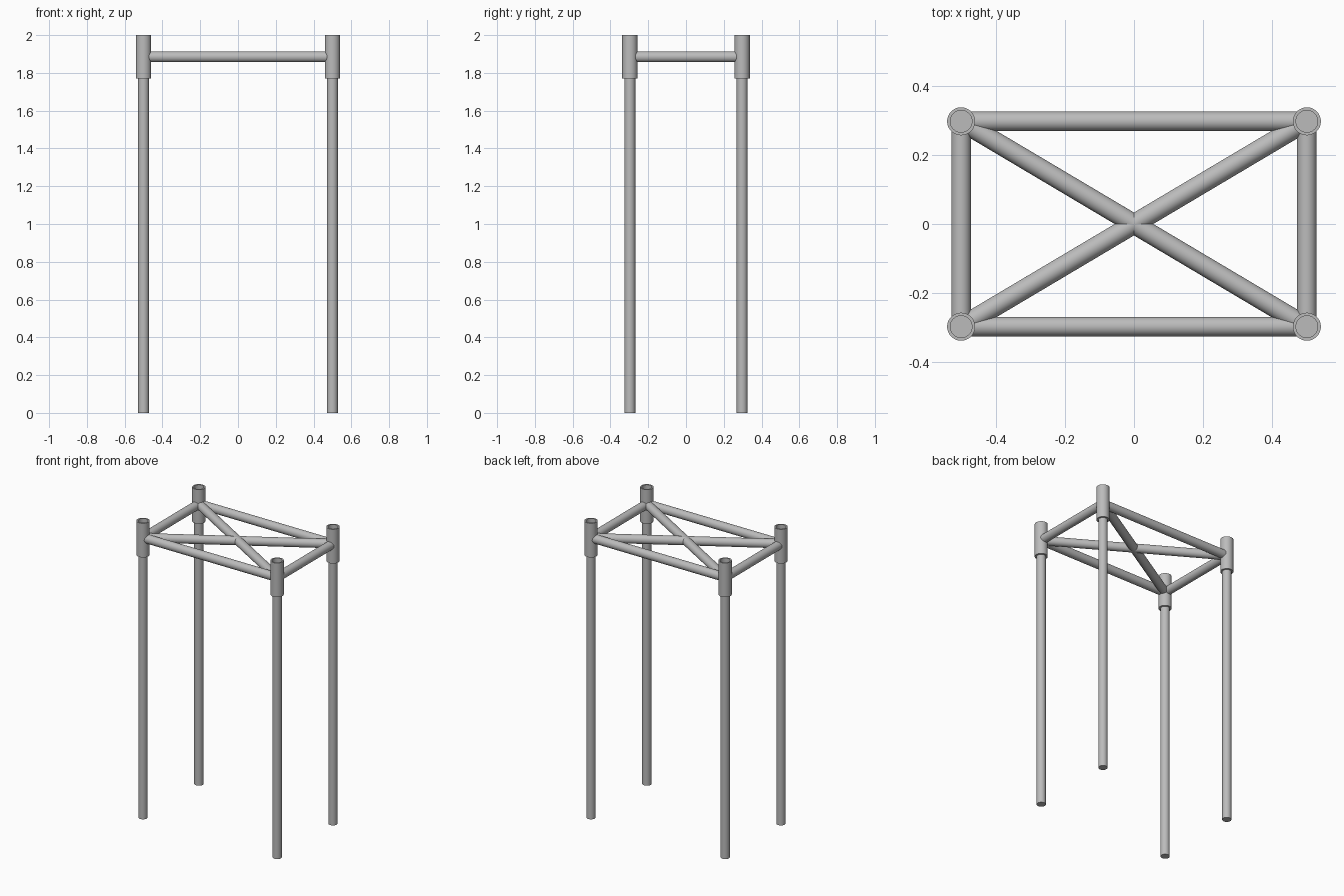
import bpy, bmesh, math
from mathutils import Vector, Matrix

cube = bpy.data.objects.get("Cube")
if cube:
    bpy.data.objects.remove(cube, do_unlink=True)

HALF_X, HALF_Y = 0.5, 0.297
PIPE_R, SLEEVE_R, BORE_R = 0.0285, 0.0405, 0.0315
SLEEVE_LOW, MID, TOP = 1.77, 1.885, 2.0
SIDES = 48

grey = bpy.data.materials.new("steel grey")
grey.use_nodes = True
colour = (0.5, 0.5, 0.5, 1)
grey.diffuse_color = colour
grey.node_tree.nodes["Principled BSDF"].inputs["Base Color"].default_value = colour


def finish(name, bm):
    bmesh.ops.recalc_face_normals(bm, faces=bm.faces)
    mesh = bpy.data.meshes.new(name)
    bm.to_mesh(mesh)
    bm.free()
    mesh.materials.append(grey)
    obj = bpy.data.objects.new(name, mesh)
    bpy.context.collection.objects.link(obj)
    bpy.ops.object.select_all(action='DESELECT')
    obj.select_set(True)
    bpy.context.view_layer.objects.active = obj
    bpy.ops.object.shade_smooth_by_angle(angle=math.radians(35))
    return obj


def lathe(name, profile, x, y):
    """Spin a radius/height profile round a vertical axis."""
    bm = bmesh.new()
    verts = [bm.verts.new((r, 0, z)) for r, z in profile]
    edges = [bm.edges.new(pair) for pair in zip(verts, verts[1:])]
    bmesh.ops.spin(bm, geom=verts + edges, cent=(0, 0, 0), axis=(0, 0, 1),
                   angle=math.tau, steps=SIDES, use_duplicate=False)
    bmesh.ops.remove_doubles(bm, verts=bm.verts, dist=1e-5)
    obj = finish(name, bm)
    obj.location = (x, y, 0)


def rail(name, start, end):
    """Horizontal pipe with its open ends coped to the round sleeves."""
    a, b = Vector((*start, MID)), Vector((*end, MID))
    length = (b - a).length
    bm = bmesh.new()
    bmesh.ops.create_cone(bm, cap_ends=False, segments=SIDES, radius1=PIPE_R,
                          radius2=PIPE_R, depth=length,
                          matrix=Matrix.Rotation(math.pi / 2, 4, 'Y'))
    cope = SLEEVE_R - 0.003
    for v in bm.verts:
        inset = math.sqrt(cope ** 2 - v.co.y ** 2)
        v.co.x = math.copysign(length / 2 - inset, v.co.x)
    turn = Matrix.Rotation(math.atan2(b.y - a.y, b.x - a.x), 4, 'Z')
    obj = finish(name, bm)
    obj.matrix_world = Matrix.Translation((a + b) / 2) @ turn


# Legs and the open-topped sleeves that hold them
for y, depth_name in ((-HALF_Y, "front"), (HALF_Y, "back")):
    for x, side_name in ((HALF_X, "left"), (-HALF_X, "right")):
        corner = f"{depth_name}_{side_name}"
        lathe(f"{corner}_leg",
              [(0, 0), (PIPE_R, 0), (PIPE_R, MID - 0.01), (0, MID - 0.01)], x, y)
        lathe(f"{corner}_sleeve",
              [(0, SLEEVE_LOW), (SLEEVE_R, SLEEVE_LOW), (SLEEVE_R, TOP),
               (BORE_R, TOP), (BORE_R, MID), (0, MID)], x, y)

# Rails round the top frame
for s, name in ((-1, "front_rail"), (1, "back_rail")):
    rail(name, (-HALF_X, s * HALF_Y), (HALF_X, s * HALF_Y))
for s, name in ((-1, "right_rail"), (1, "left_rail")):
    rail(name, (s * HALF_X, -HALF_Y), (s * HALF_X, HALF_Y))

# Crossed diagonal braces
for s, name in ((1, "rising_brace"), (-1, "falling_brace")):
    rail(name, (-HALF_X, -s * HALF_Y), (HALF_X, s * HALF_Y))
